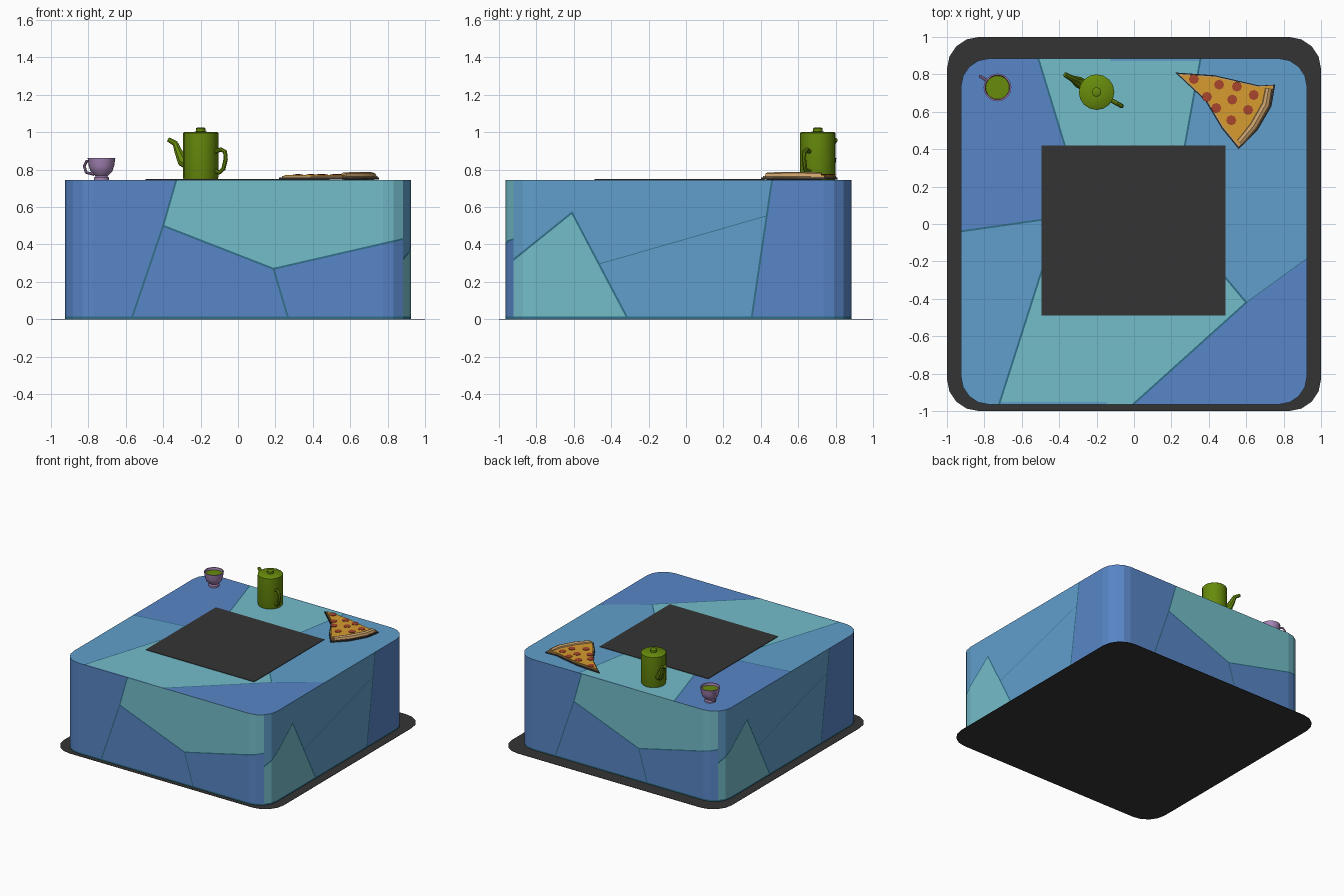
import bpy, bmesh
from math import pi, sin, cos, radians
from mathutils import Vector

if "Cube" in bpy.data.objects:
    bpy.data.objects.remove(bpy.data.objects["Cube"])


def material(name, hex_code):
    rgb = [int(hex_code[i:i + 2], 16) / 255 for i in (0, 2, 4)]
    col = [c / 12.92 if c < 0.04 else ((c + 0.055) / 1.055) ** 2.4 for c in rgb] + [1]
    m = bpy.data.materials.new(name)
    m.use_nodes = True
    m.diffuse_color = col
    m.node_tree.nodes["Principled BSDF"].inputs["Base Color"].default_value = col
    return m


teal = material("pale teal", "74bdca")
sky = material("mid blue", "609fcb")
blue = material("deep blue", "5886c7")
grout = material("dark teal", "32708a")
charcoal = material("charcoal", "343434")
green = material("olive green", "678b0c")
lilac = material("lilac", "a886b8")
cheese = material("cheese yellow", "d69c30")
pepper = material("pepperoni red", "a8452c")
bread = material("crust tan", "cda26c")


def finish(name, bm, mats, loc=(0, 0, 0), smooth=False):
    me = bpy.data.meshes.new(name)
    bm.to_mesh(me)
    bm.free()
    for m in mats:
        me.materials.append(m)
    ob = bpy.data.objects.new(name, me)
    ob.location = loc
    bpy.context.collection.objects.link(ob)
    if smooth:
        shade(ob)
    return ob


def shade(ob):
    bpy.ops.object.select_all(action='DESELECT')
    ob.select_set(True)
    bpy.context.view_layer.objects.active = ob
    bpy.ops.object.shade_smooth_by_angle(angle=radians(40))


def prism(points, z0, z1):
    bm = bmesh.new()
    face = bm.faces.new([bm.verts.new((x, y, z0)) for x, y in points])
    ext = bmesh.ops.extrude_face_region(bm, geom=[face])
    top = [v for v in ext["geom"] if isinstance(v, bmesh.types.BMVert)]
    bmesh.ops.translate(bm, verts=top, vec=(0, 0, z1 - z0))
    bmesh.ops.recalc_face_normals(bm, faces=bm.faces)
    return bm


def rounded_square(half, r, steps=4):
    pts = []
    for q, (sx, sy) in enumerate([(1, 1), (-1, 1), (-1, -1), (1, -1)]):
        for i in range(steps + 1):
            a = (q + i / steps) * pi / 2
            pts.append((sx * (half - r) + r * cos(a), sy * (half - r) + r * sin(a)))
    return pts


def lathe(name, profile, mat, loc, steps):
    bm = bmesh.new()
    vs = [bm.verts.new((r, 0, z)) for r, z in profile]
    es = [bm.edges.new(p) for p in zip(vs, vs[1:])]
    bmesh.ops.spin(bm, geom=vs + es, cent=(0, 0, 0), axis=(0, 0, 1), angle=2 * pi, steps=steps)
    bmesh.ops.remove_doubles(bm, verts=bm.verts, dist=0.0005)
    bmesh.ops.recalc_face_normals(bm, faces=bm.faces)
    return finish(name, bm, [mat], loc, True)


def tube(name, path, radii, mat, loc=(0, 0, 0), turn=0):
    cu = bpy.data.curves.new(name, 'CURVE')
    cu.dimensions = '3D'
    cu.bevel_depth, cu.bevel_resolution, cu.use_fill_caps = 1, 2, True
    sp = cu.splines.new('POLY')
    sp.points.add(len(path) - 1)
    for p, co, r in zip(sp.points, path, radii):
        p.co, p.radius = (*co, 1), r
    cu.materials.append(mat)
    ob = bpy.data.objects.new(name, cu)
    ob.location, ob.rotation_euler.z = loc, turn
    bpy.context.collection.objects.link(ob)
    bpy.ops.object.select_all(action='DESELECT')
    ob.select_set(True)
    bpy.context.view_layer.objects.active = ob
    bpy.ops.object.convert(target='MESH')
    shade(bpy.context.object)


# Ground plate and the square inlay on top
finish("base_plate", prism(rounded_square(1, 0.17), 0, 0.002), [charcoal])
inlay = [(-0.495, -0.49), (0.49, -0.49), (0.49, 0.42), (-0.495, 0.42)]
finish("top_inlay", prism(inlay, 0.744, 0.749), [charcoal])

# Panel layouts: default colour, coloured convex panels, joint segments with half width
H, W = 0.745, 0.005
a, b, c, d = (-0.33, H), (-0.4, 0.5), (0.19, 0.27), (0.93, 0.44)
wide = (2, [(0, [a, b, c, d, (1, H)])],
        [(a, b, W), (b, c, W), (c, d, W), (b, (-0.57, 0), W), (c, (0.27, 0), W)])
e, f, g = (-0.93, 0.28), (-0.57, 0.57), (-0.27, 0)
h, i = (0.5, H), (0.39, 0)
narrow = (1, [(0, [e, (-0.93, 0), g, f]), (2, [h, i, (1, 0), (1, H)])],
          [(e, f, W), (f, g, W), (h, i, W), ((-0.41, 0.3), (0.46, 0.55), 0.002)])
j, k = (-0.51, 0.92), (-0.3, 0.23)
l, m = (0.355, 0.92), (0.23, 0.23)
n, o = (-0.93, 0.0), (-0.3, 0.09)
p, q = (-0.72, -0.92), (-0.41, 0.05)
r, s, t = (0, -0.92), (0.6, -0.38), (0.93, -0.14)
u = (0.3, -0.02)
top = (1, [(2, [(-1, 1), n, o, k, j]), (0, [j, k, m, l]), (0, [p, r, s, u, q]),
           (2, [r, (1, -1), t, s])],
       [(j, k, W), (l, m, W), (n, o, W), (p, q, W), (r, s, W), (s, t, 0.002), (s, u, W)])


def face_frame(nrm):
    """Layout, normal, horizontal axis and vertical axis for a face direction."""
    if nrm.z > 0.7:
        return top, Vector((0, 0, 1)), Vector((1, 0, 0)), Vector((0, 1, 0))
    if abs(nrm.y) > abs(nrm.x):
        ax, lay = Vector((0, 1 if nrm.y > 0 else -1, 0)), wide
    else:
        ax, lay = Vector((1 if nrm.x > 0 else -1, 0, 0)), narrow
    return lay, ax, Vector((-ax.y, ax.x, 0)), Vector((0, 0, 1))


def inside(pt, poly):
    crosses = [(B - A).cross(pt - A) for A, B in
               ((Vector(x), Vector(y)) for x, y in zip(poly, poly[1:] + poly[:1]))]
    return all(v >= 0 for v in crosses) or all(v <= 0 for v in crosses)


def near(pt, A, B, width):
    A, B = Vector(A), Vector(B)
    k = max(0, min(1, (pt - A).dot(B - A) / (B - A).length_squared))
    return (pt - A - (B - A) * k).length < width * 1.05


# Rounded block, with joints cut into its top and walls
bm = prism(rounded_square(0.925, 0.15), 0.002, H)
bmesh.ops.bisect_plane(bm, geom=bm.verts[:] + bm.edges[:] + bm.faces[:],
                       plane_co=(0, 0, 0.014), plane_no=(0, 0, 1))
lid = [x for x in bm.faces if x.normal.z > 0.7]
rim = bmesh.ops.inset_region(bm, faces=lid, thickness=0.014)["faces"]
mark = bm.faces.layers.int.new("joint")
for x in bm.faces:
    x[mark] = int(x in rim or x.normal.z < -0.7 or x.calc_center_median().z < 0.014)
for direction in [(0, 0, 1), (0, -1, 0), (1, 0, 0), (0, 1, 0), (-1, 0, 0)]:
    layout, nrm, ax, up = face_frame(Vector(direction))
    for A, B, width in layout[2]:
        A3, B3 = (ax * z[0] + up * z[1] for z in (A, B))
        cut = (B3 - A3).cross(nrm).normalized()
        for side in (-width, width):
            faces = [x for x in bm.faces if not x[mark]
                     and (face_frame(x.normal)[1] - nrm).length < 0.01]
            geom = set(faces)
            for x in faces:
                geom.update(x.edges, x.verts)
            bmesh.ops.bisect_plane(bm, geom=list(geom), dist=1e-5,
                                   plane_co=A3 + cut * side, plane_no=cut)
            bm.normal_update()
for x in bm.faces:
    layout, nrm, ax, up = face_frame(x.normal)
    mid = x.calc_center_median()
    pt = Vector((mid.dot(ax), mid.dot(up)))
    x.material_index = layout[0]
    for colour, poly in layout[1]:
        if inside(pt, poly):
            x.material_index = colour
    if x[mark] or any(near(pt, *seg) for seg in layout[2]):
        x.material_index = 3
finish("block", bm, [teal, sky, blue, grout], (0, -0.04, 0))

# Teapot: body with lid knob, spout and handle
pot = (-0.2, 0.705, H)
lathe("teapot_body", [(0, 0), (0.09, 0), (0.095, 0.015), (0.095, 0.25), (0.088, 0.256),
                      (0.025, 0.258), (0.025, 0.276), (0.018, 0.28), (0, 0.28)], green, pot, 16)
turn = radians(-29)
tube("teapot_spout", [(-0.07, 0, 0.08), (-0.11, 0, 0.1), (-0.135, 0, 0.15), (-0.155, 0, 0.195),
                      (-0.195, 0, 0.215)], [0.03, 0.03, 0.022, 0.016, 0.013], green, pot, turn)
tube("teapot_handle", [(0.085, 0, 0.15), (0.125, 0, 0.163), (0.15, 0, 0.15), (0.153, 0, 0.11),
                       (0.14, 0, 0.06), (0.115, 0, 0.04), (0.085, 0, 0.05)],
     [0.012] * 7, green, pot, turn)

# Cup with drink and handle
cup = (-0.73, 0.73, H)
lathe("cup_body", [(0, 0), (0.04, 0), (0.04, 0.012), (0.032, 0.02), (0.058, 0.045), (0.068, 0.075),
                   (0.074, 0.118), (0.066, 0.118), (0.06, 0.08), (0, 0.05)], lilac, cup, 20)
lathe("cup_drink", [(0, 0.1), (0.066, 0.1), (0.064, 0.095), (0, 0.095)], green, cup, 20)
tube("cup_handle", [(-0.065, 0, 0.1), (-0.095, 0, 0.1), (-0.11, 0, 0.075), (-0.098, 0, 0.04),
                    (-0.05, 0, 0.03)], [0.008] * 5, lilac, cup, radians(-33))

# Pizza slice: dark rim, bread, cheese, crust and toppings
slice_pts = [Vector(x) for x in [(0.22, 0.81), (0.43, 0.795), (0.67, 0.74), (0.755, 0.745),
                                 (0.735, 0.63), (0.66, 0.5), (0.56, 0.4), (0.47, 0.51), (0.38, 0.66)]]
centre = Vector((0.55, 0.66))
for name, k, z0, z1, mat in [("slice_rim", 1, 0.748, 0.758, charcoal),
                             ("slice_bread", 0.95, 0.757, 0.766, bread),
                             ("slice_cheese", 0.91, 0.765, 0.772, cheese)]:
    finish(name, prism([centre + (x - centre) * k for x in slice_pts], z0, z1), [mat])
tube("slice_crust", [(0.72, 0.725, 0.764), (0.705, 0.64, 0.764), (0.64, 0.525, 0.764),
                     (0.565, 0.435, 0.764)], [0.021, 0.024, 0.024, 0.021], bread)
for x, y in [(0.32, 0.775), (0.455, 0.745), (0.39, 0.68), (0.55, 0.735), (0.525, 0.665),
             (0.44, 0.62), (0.52, 0.555), (0.61, 0.61), (0.64, 0.69)]:
    lathe("pepperoni", [(0, 0), (0.027, 0), (0.027, 0.004), (0, 0.005)], pepper, (x, y, 0.771), 8)
